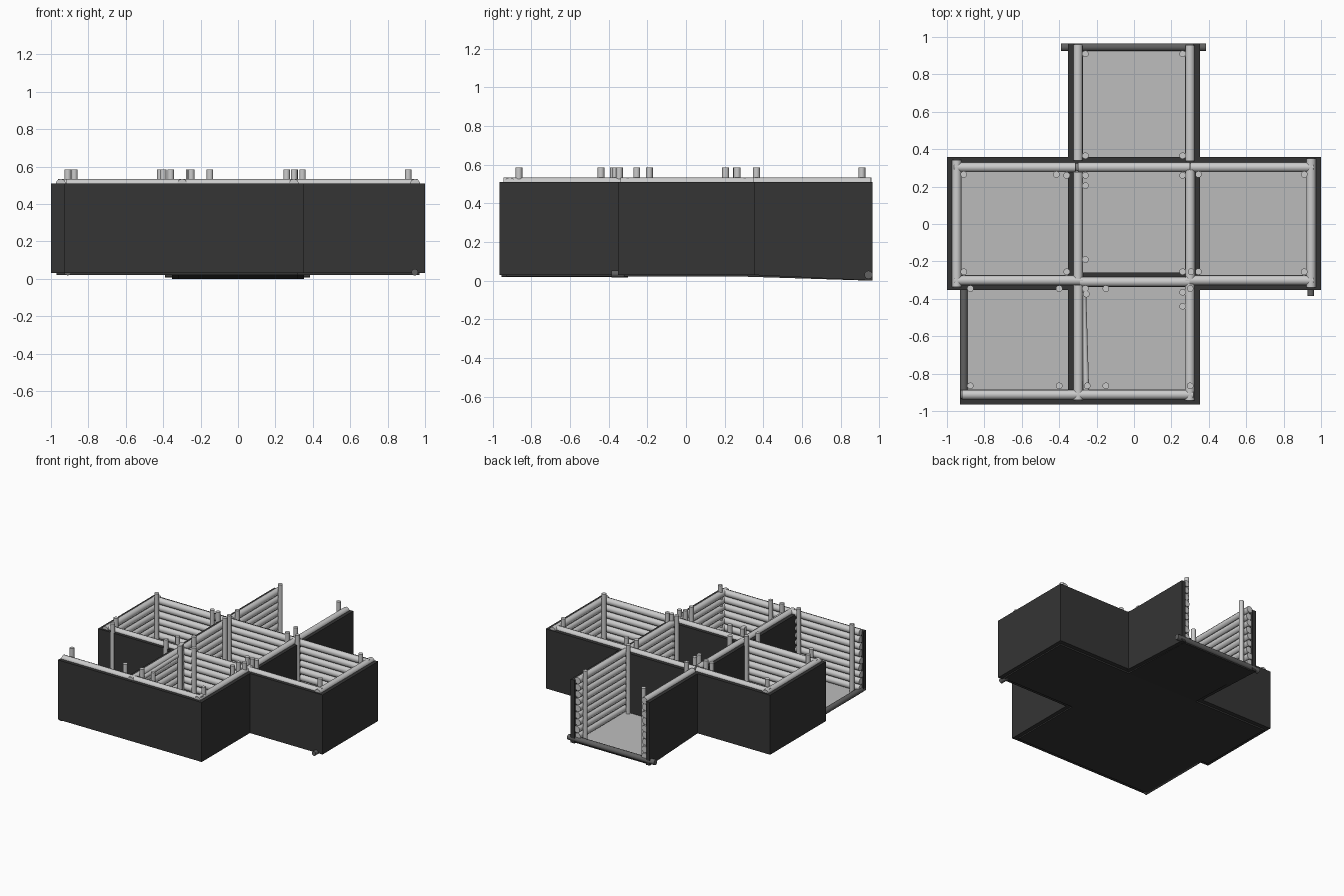
import bpy, math, random
from mathutils import Vector

if "Cube" in bpy.data.objects:
    bpy.data.objects.remove(bpy.data.objects["Cube"])

random.seed(4)
dark = bpy.data.materials.new("dark_backing")
dark.diffuse_color = (0.035, 0.035, 0.035, 1)
dark.use_nodes = True
dark.node_tree.nodes["Principled BSDF"].inputs["Base Color"].default_value = dark.diffuse_color
grey = bpy.data.materials.new("beam_grey")
grey.diffuse_color = (0.12, 0.12, 0.12, 1)
grey.use_nodes = True
grey.node_tree.nodes["Principled BSDF"].inputs["Base Color"].default_value = grey.diffuse_color
floor_mat = bpy.data.materials.new("floor_grey")
floor_mat.diffuse_color = (0.5, 0.5, 0.5, 1)
floor_mat.use_nodes = True
floor_mat.node_tree.nodes["Principled BSDF"].inputs["Base Color"].default_value = floor_mat.diffuse_color


def join(objs, name):
    bpy.ops.object.select_all(action='DESELECT')
    for o in objs:
        o.select_set(True)
    bpy.context.view_layer.objects.active = objs[0]
    if len(objs) > 1:
        bpy.ops.object.join()
    o = bpy.context.object
    o.name = name
    bpy.ops.object.shade_smooth_by_angle(angle=math.radians(40))
    return o


def rod(p, q, r, sides=10):
    p, q = Vector(p), Vector(q)
    d = q - p
    bpy.ops.mesh.primitive_cylinder_add(vertices=sides, radius=r, depth=d.length, location=(p + q) / 2)
    o = bpy.context.object
    o.rotation_euler = d.to_track_quat('Z', 'Y').to_euler()
    return o


def slab(name, x0, x1, y0, y1, z0, z1, mat):
    bpy.ops.mesh.primitive_cube_add(size=1, location=((x0 + x1) / 2, (y0 + y1) / 2, (z0 + z1) / 2))
    o = bpy.context.object
    o.scale = (x1 - x0, y1 - y0, z1 - z0)
    bpy.ops.object.transform_apply(location=True, rotation=True, scale=True)
    o.name = name
    o.data.materials.append(mat)
    return o


def slope_rear(o, drop=0.03):
    # the rear passage ramps down towards its open end
    for v in o.data.vertices:
        if v.co.z < 0.1 and v.co.y > 0.8:
            v.co.z -= drop


def wall(name, axis, pos, a, b, side, pa, pb):
    """Nine stacked logs with a flat dark backing on one side."""
    logs = []
    for i in range(9):
        z = 0.06 + i * 0.056
        s, e = a + random.uniform(0, .012), b - random.uniform(0, .012)
        c = pos + random.uniform(-.002, .002)
        logs.append(rod((s, c, z), (e, c, z), .0265) if axis == 'x' else rod((c, s, z), (c, e, z), .0265))
    join(logs, name + "_logs")
    n, f = sorted((pos + side * .018, pos + side * .052))
    if axis == 'x':
        return slab(name + "_backing", pa, pb, n, f, .03, .51, dark)
    return slab(name + "_backing", n, f, pa, pb, .03, .51, dark)


# log walls: axis, position, log span, backing side, backing span
walls = [
    ("rear_left_wall", 'y', -.3, .33, .96, -1, .33, .965),
    ("rear_right_wall", 'y', .3, .33, .96, 1, .33, .965),
    ("north_left_wall", 'x', .305, -.97, -.3, 1, -1, -.3),
    ("north_middle_wall", 'x', .305, -.3, .3, 1, -.3, .3),
    ("north_right_wall", 'x', .305, .3, .97, 1, .3, 1),
    ("south_left_wall", 'x', -.3, -.97, -.26, -1, -1, -.3),
    ("south_middle_wall", 'x', -.31, -.3, .3, 1, -.3, .3),
    ("south_right_wall", 'x', -.3, .27, .97, -1, .3, 1),
    ("west_wall", 'y', -.948, -.34, .35, -1, -.352, .357),
    ("east_wall", 'y', .948, -.34, .35, 1, -.352, .357),
    ("middle_left_wall", 'y', -.3, -.3, .29, -1, -.3, .3),
    ("middle_right_wall", 'y', .3, -.3, .29, 1, -.3, .3),
    ("front_left_wall", 'y', -.3, -.95, -.32, -1, -.96, -.34),
    ("front_right_wall", 'y', .3, -.95, -.32, 1, -.965, -.34),
    ("front_wall", 'x', -.912, -.93, .33, -1, -.93, .352),
]
for w in walls:
    o = wall(*w)
    if w[0].startswith("rear"):
        slope_rear(o)

# vertical posts
posts = [
    (-.26, .91), (.26, .91), (-.26, .365), (.26, .365),
    (-.91, .265), (-.415, .265), (-.36, .26), (-.91, -.255), (-.36, -.255),
    (-.26, .26), (-.26, .205), (.26, .26), (-.26, -.19), (.26, -.255),
    (.345, .265), (.91, .265), (.91, -.255), (.345, -.255), (.305, -.255),
    (-.875, -.345), (-.40, -.345), (-.875, -.865), (-.40, -.865),
    (-.26, -.345), (-.255, -.375), (-.15, -.345), (.26, -.365), (.26, -.44),
    (-.25, -.865), (-.15, -.865), (.30, -.865), (.30, -.345),
]
join([rod((x, y, .025), (x, y, .585), .018) for x, y in posts], "posts")

# loose log leaning along the front room
join([rod((-.272, -.33, .50), (-.255, -.9, .50), .016)], "leaning_log")

# low sill beams across the two open ends, and a protruding footing log
sills = join([rod((-.39, .945, .03), (.385, .945, .03), .022),
              rod((-.91, -.35, .04), (-.91, -.955, .04), .022),
              rod((.945, -.385, .035), (.945, -.3, .035), .018)], "sill_beams")
sills.data.materials.append(grey)

# floors: pale on top, dark underneath
floors = {
    "floor_left": (-.97, -.3, -.32, .32), "floor_middle": (-.3, .3, -.32, .32),
    "floor_right": (.3, .97, -.32, .32), "floor_rear": (-.32, .32, .32, .95),
    "floor_front": (-.3, .32, -.93, -.32), "floor_front_left": (-.92, -.3, -.93, -.32),
}
for name, (x0, x1, y0, y1) in floors.items():
    o = slab(name, x0, x1, y0, y1, .02, .034, floor_mat)
    o.data.materials.append(dark)
    for p in o.data.polygons:
        if p.normal.z < .5:
            p.material_index = 1
    if name == "floor_rear":
        slope_rear(o, .02)
